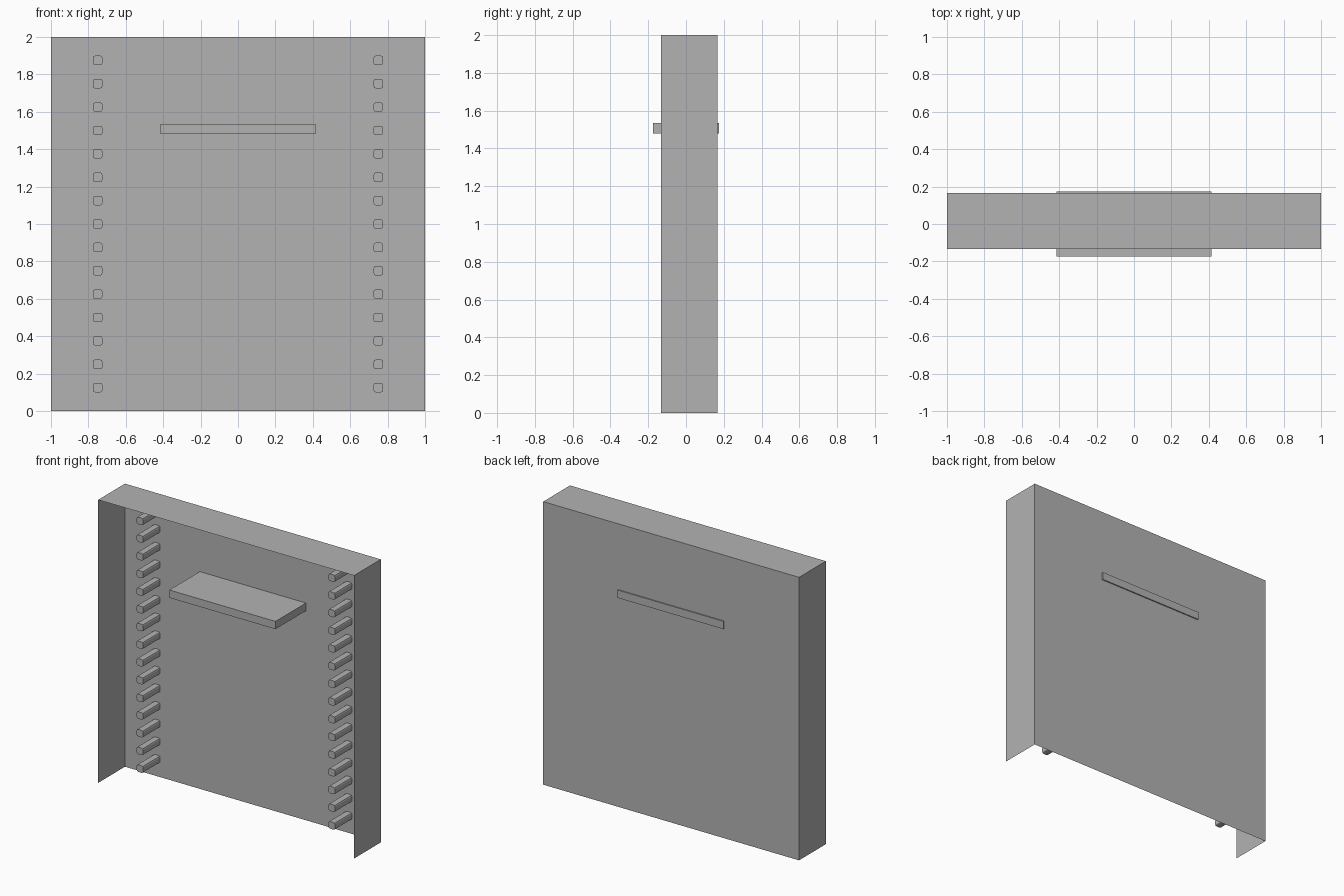
import bpy, bmesh
from mathutils import Matrix, Vector

if "Cube" in bpy.data.objects:
    bpy.data.objects.remove(bpy.data.objects["Cube"], do_unlink=True)

grey = bpy.data.materials.new("plain_grey")
grey.use_nodes = True
colour = (0.45, 0.45, 0.45, 1)
grey.diffuse_color = colour
grey.node_tree.nodes["Principled BSDF"].inputs["Base Color"].default_value = colour

FRONT, BACK = -0.133, 0.166


def box(name, low, high, drop=(), round_edges=0):
    """Box between two corners; drop lists outward directions left open."""
    low, high = Vector(low), Vector(high)
    bm = bmesh.new()
    bmesh.ops.create_cube(bm, size=1, matrix=Matrix.Translation((low + high) / 2)
                          @ Matrix.Diagonal((*(high - low), 1)))
    bm.normal_update()
    if drop:
        gone = [f for f in bm.faces if any(f.normal.dot(Vector(d)) > 0.9 for d in drop)]
        bmesh.ops.delete(bm, geom=gone, context='FACES')
    if round_edges:
        # Round only the edges that run front to back
        long = [e for e in bm.edges if abs(e.verts[0].co.y - e.verts[1].co.y) > 0.01]
        bmesh.ops.bevel(bm, geom=long, offset=round_edges, segments=2,
                        profile=0.5, affect='EDGES')
    mesh = bpy.data.meshes.new(name)
    bm.to_mesh(mesh)
    bm.free()
    mesh.materials.append(grey)
    obj = bpy.data.objects.new(name, mesh)
    bpy.context.collection.objects.link(obj)
    return obj


# Thin sheet housing, open at the front and the bottom
box("housing", (-1, FRONT, 0), (1, BACK, 2), drop=[(0, -1, 0), (0, 0, -1)])

# Shelf passing through the back panel
box("shelf", (-0.415, -0.174, 1.48), (0.415, 0.174, 1.535))

# Two columns of rounded pegs on the back panel
for side, x in (("right", -0.75), ("left", 0.75)):
    for i in range(15):
        z = 0.125 * (i + 1)
        box(f"{side}_peg_{i + 1}", (x - 0.025, -0.025, z - 0.025),
            (x + 0.025, BACK - 0.001, z + 0.025), round_edges=0.011)
